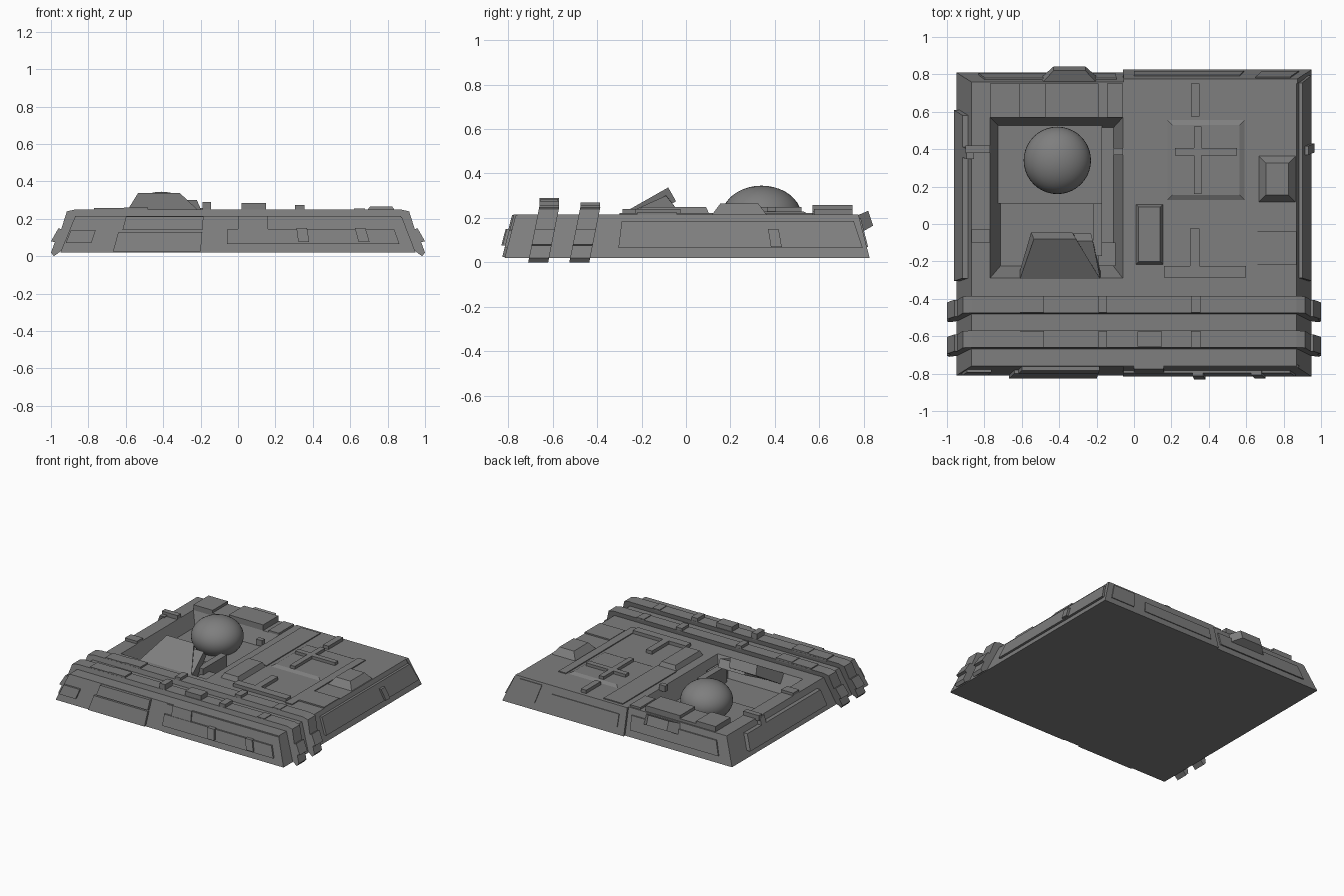
import bpy, bmesh

BOT, TOP = 0.02, 0.215

dark = bpy.data.materials.new("dark_grey")
dark.diffuse_color = (0.21, 0.21, 0.21, 1)


def loft(name, rings):
    """Skin a list of equal-length point rings and cap both ends."""
    bm = bmesh.new()
    vs = [[bm.verts.new(p) for p in r] for r in rings]
    n = len(vs[0])
    for a, b in zip(vs, vs[1:]):
        for i in range(n):
            bm.faces.new((a[i], a[(i + 1) % n], b[(i + 1) % n], b[i]))
    bm.faces.new(vs[0])
    bm.faces.new(vs[-1])
    bmesh.ops.recalc_face_normals(bm, faces=bm.faces)
    me = bpy.data.meshes.new(name)
    bm.to_mesh(me)
    bm.free()
    me.materials.append(dark)
    ob = bpy.data.objects.new(name, me)
    bpy.context.collection.objects.link(ob)
    return ob


def rect(x0, x1, y0, y1, z):
    return [(x0, y0, z), (x1, y0, z), (x1, y1, z), (x0, y1, z)]


def block(name, x0, x1, y0, y1, z1, inset=0.0, z0=0.205):
    i = inset
    return loft(name, [rect(x0, x1, y0, y1, z0),
                       rect(x0 + i, x1 - i, y0 + i, y1 - i, z1)])


def panel(name, side, u0, u1, z0, z1, t):
    """Plate lying on one of the four sloped sides, t proud of it."""
    def pt(u, z, d):
        k = (z - BOT) / (TOP - BOT)
        u *= 1 - 0.08 * k
        if side in ("front", "back"):
            v = 0.81 - 0.05 * k + d
            return (u, -v if side == "front" else v, z)
        v = 0.95 - 0.08 * k + d
        return (-v if side == "left" else v, u, z)
    corners = [(u0, z0), (u1, z0), (u1, z1), (u0, z1)]
    return loft(name, [[pt(u, z, -0.01) for u, z in corners],
                       [pt(u, z, t) for u, z in corners]])


# Sloped hull with a sunken pit in its top
loft("hull", [rect(-0.95, 0.95, -0.81, 0.81, BOT),
              rect(-0.87, 0.87, -0.76, 0.76, TOP),
              rect(-0.77, -0.06, -0.29, 0.57, TOP),
              rect(-0.715, -0.11, -0.225, 0.515, 0.09)])

# Two ribs wrapping over the deck and down both sides, with stepped ends
half = [(0.93, 0.03), (0.97, 0.0), (0.985, 0.02), (0.965, 0.075), (0.985, 0.08),
        (0.96, 0.15), (0.945, 0.145), (0.915, 0.24), (0.87, 0.25)]
prof = half + [(-x, z) for x, z in reversed(half)]
prof = [(x * 1.015 if z < 0.09 else x, z) for x, z in prof]
for i, y in enumerate((-0.615, -0.43)):
    loft(f"rib_{i}", [[(x, y + s * 0.045 - 0.05 * (1 - z / 0.25), z) for x, z in prof]
                      for s in (-1, 1)])
    for j, (a, b, z) in enumerate([(-0.77, -0.61, 0.258), (-0.61, -0.48, 0.262),
                                   (-0.19, -0.145, 0.29 - 0.02 * i),
                                   (0.305, 0.355, 0.275 - 0.005 * i), (0.62, 0.68, 0.255)]):
        block(f"rib_block_{i}_{j}", a, b, y - 0.044, y + 0.044, z, z0=0.24)
block("rib_cap", 0.02, 0.15, -0.655, -0.575, 0.285, z0=0.24)

# Smooth dome in the pit, on a low plinth
bpy.ops.mesh.primitive_uv_sphere_add(segments=40, ring_count=20, radius=1,
                                     location=(-0.41, 0.34, 0.205))
dome = bpy.context.object
dome.name = "dome"
dome.scale = (0.18, 0.18, 0.14)
dome.data.materials.append(dark)
bpy.ops.object.shade_smooth_by_angle()
block("dome_plinth", -0.73, -0.17, 0.11, 0.53, 0.115, z0=0.08)
block("pit_step", -0.22, -0.17, -0.17, 0.11, 0.215, z0=0.08)
block("pit_ledge", -0.19, -0.1, -0.225, -0.1, 0.17, z0=0.08)

# Tilted hood rising from the front edge of the pit, with a lower right wing
loft("hood", [[(-0.61, -0.295, 0.215), (-0.18, -0.295, 0.215),
               (-0.18, -0.25, 0.15), (-0.61, -0.25, 0.15)],
              [(-0.535, -0.08, 0.337), (-0.31, -0.08, 0.337),
               (-0.33, -0.045, 0.275), (-0.55, -0.045, 0.275)]])
loft("hood_wing", [[(-0.48, -0.29, 0.21), (-0.18, -0.29, 0.21),
                    (-0.18, -0.25, 0.15), (-0.48, -0.25, 0.15)],
                   [(-0.45, -0.09, 0.305), (-0.22, -0.09, 0.3),
                    (-0.23, -0.05, 0.25), (-0.45, -0.05, 0.25)]])

# Deck blocks: x0, x1, y0, y1, top, edge slope
deck = [
    ("back_block_left", -0.77, -0.61, 0.57, 0.75, 0.255, 0),
    ("back_block_mid", -0.61, -0.475, 0.57, 0.75, 0.235, 0),
    ("back_block_wide", -0.475, -0.19, 0.57, 0.75, 0.258, 0),
    ("back_block_bar", -0.145, -0.06, 0.57, 0.75, 0.23, 0),
    ("deck_plate", 0.0, 0.16, 0.11, 0.75, 0.222, 0),
    ("deck_hump", 0.16, 0.61, 0.11, 0.575, 0.228, 0.045),
    ("cross_long", 0.32, 0.36, 0.16, 0.52, 0.25, 0),
    ("cross_short", 0.22, 0.55, 0.365, 0.405, 0.25, 0),
    ("deck_bar_back", 0.305, 0.35, 0.575, 0.75, 0.24, 0),
    ("hatch_right", 0.66, 0.87, 0.11, 0.37, 0.265, 0.045),
    ("deck_riser", 0.005, 0.16, -0.22, 0.11, 0.25, 0.02),
    ("deck_bar_front", 0.16, 0.6, -0.285, -0.225, 0.24, 0),
    ("deck_bar_mid", 0.3, 0.35, -0.225, -0.025, 0.24, 0),
    ("deck_spine", 0.6, 0.66, -0.3, 0.57, 0.222, 0),
    ("deck_plate_right", 0.66, 0.87, -0.22, -0.04, 0.225, 0),
    ("pit_rim_bar", -0.11, -0.06, 0.37, 0.405, 0.25, 0),
    ("left_bar", -0.9, -0.77, 0.38, 0.42, 0.245, 0),
    ("left_block", -0.87, -0.77, -0.1, -0.03, 0.235, 0),
]
for name, x0, x1, y0, y1, z, inset in deck:
    block(name, x0, x1, y0, y1, z, inset)

# Plates on the sloped sides: side, u0, u1, z0, z1, thickness
plates = [
    ("front", -0.06, 0.95, 0.02, 0.21, 0.006),
    ("front", -0.67, -0.2, 0.025, 0.13, 0.018),
    ("front", -0.65, -0.2, 0.14, 0.212, 0.022),
    ("front", -0.94, -0.8, 0.07, 0.14, 0.014),
    ("front", -0.06, 0.3, 0.065, 0.145, 0.018),
    ("front", 0.3, 0.88, 0.065, 0.145, 0.018),
    ("front", 0.0, 0.17, 0.145, 0.215, 0.015),
    ("front", 0.33, 0.39, 0.075, 0.15, 0.035),
    ("front", 0.66, 0.72, 0.075, 0.15, 0.03),
    ("back", -0.06, 0.95, 0.02, 0.215, 0.016),
    ("back", -0.85, -0.1, 0.07, 0.17, 0.01),
    ("back", 0.0, 0.6, 0.07, 0.16, 0.022),
    ("back", 0.7, 0.9, 0.07, 0.2, 0.022),
    ("right", -0.31, 0.81, 0.065, 0.185, 0.018),
    ("right", 0.39, 0.44, 0.07, 0.15, 0.035),
    ("left", -0.31, 0.62, 0.065, 0.175, 0.03),
    ("left", 0.38, 0.44, 0.15, 0.225, 0.03),
]
for i, (side, *dims) in enumerate(plates):
    panel(f"{side}_plate_{i}", side, *dims)

# Tilted housing jutting from the top of the back edge
loft("back_housing", [[(-0.5, 0.745, 0.2), (-0.19, 0.745, 0.2),
                       (-0.19, 0.78, 0.13), (-0.5, 0.78, 0.13)],
                      [(-0.43, 0.82, 0.232), (-0.26, 0.82, 0.232),
                       (-0.26, 0.842, 0.165), (-0.43, 0.842, 0.165)]])
